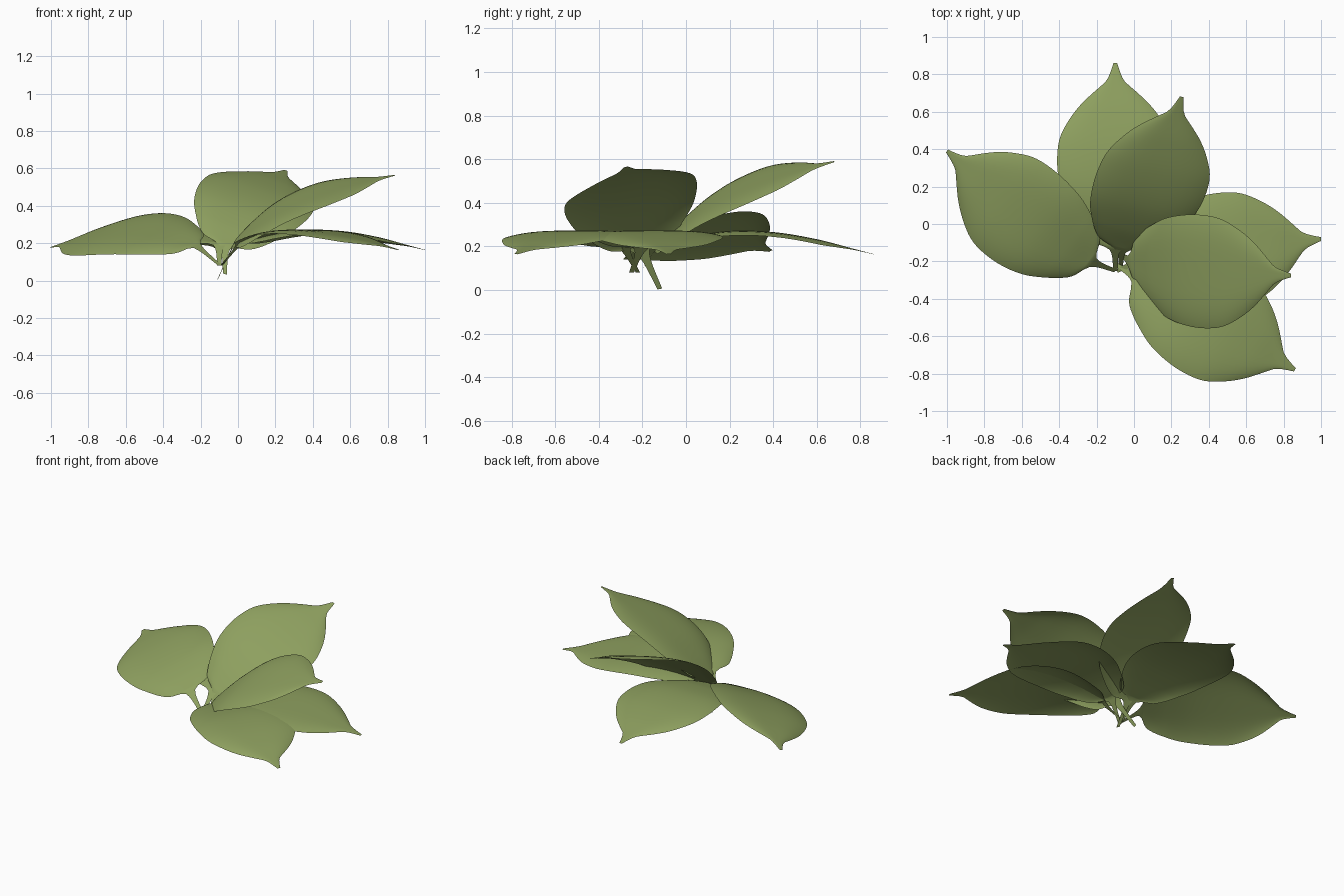
import bpy
from math import sin, cos, radians
from mathutils import Vector

if "Cube" in bpy.data.objects:
    bpy.data.objects.remove(bpy.data.objects["Cube"])

green = bpy.data.materials.new("leaf_green")
green.diffuse_color = (0.27, 0.35, 0.115, 1)
green.use_nodes = True
green.node_tree.nodes["Principled BSDF"].inputs["Base Color"].default_value = green.diffuse_color

# Blade half width and arch height along the blade (t from base to tip)
WIDTH = [(0, .06), (.025, .125), (.07, .172), (.15, .225), (.25, .275), (.38, .305),
         (.5, .31), (.6, .293), (.7, .24), (.78, .178), (.85, .105), (.9, .05),
         (.95, .026), (1, .01)]
ARCH = [(0, 0), (.15, .047), (.33, .08), (.53, .082), (.73, .058), (.9, .022), (1, 0)]
ACROSS = 16


def curve(pts, t):
    """Smooth interpolation through the profile points."""
    i = 0
    while i < len(pts) - 2 and t > pts[i + 1][0]:
        i += 1

    def slope(k):
        a, b = pts[max(k - 1, 0)], pts[min(k + 1, len(pts) - 1)]
        return (b[1] - a[1]) / (b[0] - a[0])
    (x0, y0), (x1, y1) = pts[i], pts[i + 1]
    h = x1 - x0
    u = (t - x0) / h
    return ((2*u**3 - 3*u*u + 1) * y0 + (u**3 - 2*u*u + u) * h * slope(i)
            + (3*u*u - 2*u**3) * y1 + (u**3 - u*u) * h * slope(i + 1))


def leaf(name, foot, base, tip, roll):
    """One sheet: ribbon stalk from foot to base, flaring into the arched blade."""
    foot, base, tip = Vector(foot), Vector(base), Vector(tip)
    ahead = (tip - base).normalized()
    left = Vector((0, 0, 1)).cross(ahead).normalized()
    up = ahead.cross(left)
    a = radians(roll)
    side, up = left * cos(a) + up * sin(a), up * cos(a) - left * sin(a)
    rows = []
    # stalk rows
    for k in range(8):
        u = k / 8
        rows.append((foot.lerp(base, u), .011 + .008 * u + .03 * u**6, 0))
    # blade rows, denser at the rounded base
    n = 48
    for k in range(n + 1):
        t = (k / n) ** 1.25
        rows.append((base.lerp(tip, t) + up * curve(ARCH, t), curve(WIDTH, t), 1))
    verts, faces = [], []
    for centre, w, blade in rows:
        for j in range(ACROSS + 1):
            s = sin((j / ACROSS - .5) * 3.14159)
            roll_down = .022 * s**4 * min(1, w / .2) * blade
            verts.append(centre + side * (w * s) - up * roll_down)
    m = ACROSS + 1
    for r in range(len(rows) - 1):
        for j in range(ACROSS):
            p = r * m + j
            faces.append((p + 1, p, p + m, p + m + 1))
    mesh = bpy.data.meshes.new(name)
    mesh.from_pydata([tuple(v) for v in verts], [], faces)
    mesh.materials.append(green)
    mesh.shade_smooth()
    obj = bpy.data.objects.new(name, mesh)
    bpy.context.collection.objects.link(obj)


# Three low leaves, one tilted low leaf, two raised leaves
leaf("leaf_left", (-.10, -.25, .085), (-.235, -.20, .20), (-1.0, .39, .18), -21)
leaf("leaf_back", (-.10, -.25, .08), (-.10, -.12, .205), (-.10, .86, .165), 0)
leaf("leaf_right", (-.09, -.25, .08), (.02, -.20, .205), (1.0, -.08, .165), 0)
leaf("leaf_front_right", (-.09, -.22, .08), (.015, -.29, .205), (.86, -.78, .165), 0)
leaf("leaf_raised_back", (-.07, -.24, .035), (-.07, -.13, .20), (.255, .68, .59), 20)
leaf("leaf_raised_right", (-.11, -.12, .005), (-.02, -.21, .20), (.84, -.275, .565), 14)
